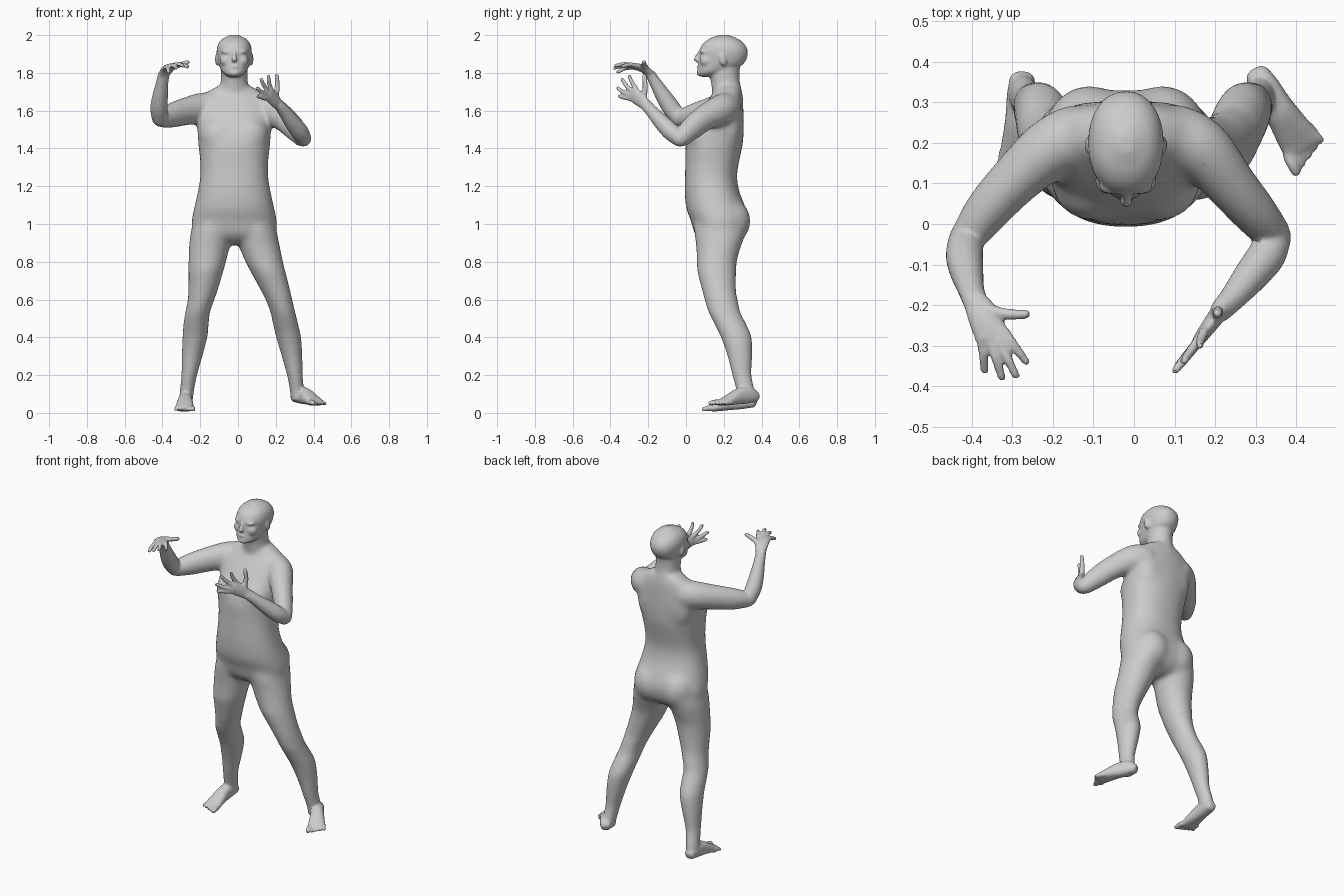
import bpy, bmesh, math
from mathutils import Vector, Matrix

parts = []


def finish(name, bm):
    bmesh.ops.recalc_face_normals(bm, faces=bm.faces)
    me = bpy.data.meshes.new(name)
    bm.to_mesh(me)
    bm.free()
    ob = bpy.data.objects.new(name, me)
    bpy.context.collection.objects.link(ob)
    parts.append(ob)


def spline(rows, n):
    """Catmull-Rom interpolation of number rows."""
    out = []
    for i in range(len(rows) - 1):
        p = [rows[max(0, min(len(rows) - 1, i + k))] for k in (-1, 0, 1, 2)]
        for s in range(n):
            t = s / n
            out.append([0.5 * (2 * b + (c - a) * t + (2 * a - 5 * b + 4 * c - d) * t * t
                               + (3 * b - a - 3 * c + d) * t ** 3) for a, b, c, d in zip(*p)])
    return out + [list(rows[-1])]


def loft(name, rows, side=(1, 0, 0), level=False, power=2.0, sides=24, steps=4, cap=0.6):
    """Elliptical loft through rows of (x, y, z, half width, half depth)."""
    rows = spline(rows, steps)
    pts = [Vector(r[:3]) for r in rows]
    rings = []
    for i, r in enumerate(rows):
        t = (pts[min(i + 1, len(pts) - 1)] - pts[max(i - 1, 0)]).normalized()
        if level:
            t = Vector((0, 0, 1 if pts[-1].z > pts[0].z else -1))
        u = Vector(side)
        u = (u - t * u.dot(t)).normalized()
        rings.append((pts[i], u, t.cross(u), r[3], r[4], t))
    for end, sgn in ((0, -1), (-1, 1)):
        c, u, v, a, b, t = rings[end]
        tip = (c + t * sgn * min(a, b) * cap, u, v, a * 0.6, b * 0.6, t)
        rings.insert(0, tip) if sgn < 0 else rings.append(tip)
    bm = bmesh.new()
    loops = []
    for c, u, v, a, b, t in rings:
        loop = []
        for k in range(sides):
            ca, sa = math.cos(2 * math.pi * k / sides), math.sin(2 * math.pi * k / sides)
            loop.append(bm.verts.new(c + u * a * math.copysign(abs(ca) ** (2 / power), ca)
                                     + v * b * math.copysign(abs(sa) ** (2 / power), sa)))
        loops.append(loop)
    for p, q in zip(loops, loops[1:]):
        for k in range(sides):
            m = (k + 1) % sides
            bm.faces.new((p[k], p[m], q[m], q[k]))
    bm.faces.new(loops[0])
    bm.faces.new(loops[-1])
    finish(name, bm)


def blob(name, c, r, tilt=0):
    bm = bmesh.new()
    m = Matrix.Translation(c) @ Matrix.Rotation(tilt, 4, 'X') @ Matrix.Diagonal((*r, 1))
    bmesh.ops.create_uvsphere(bm, u_segments=20, v_segments=12, radius=1, matrix=m)
    finish(name, bm)


def digit(name, a, b, r, bend=(0, 0, 0)):
    a, b = Vector(a), Vector(b)
    mid = (a + b) / 2 + Vector(bend)
    loft(name, [(*a, r * 1.1, r * 1.1), (*mid, r, r), (*b, r * .85, r * .85)],
         side=(0.31, 0.52, 0.77), sides=10, steps=3)


# torso from the hips up to the shoulders
cx = -0.02
loft("torso", [(cx, y, z, a, b) for z, y, a, b in (
    (.91, .18, .14, .10), (.95, .18, .215, .135), (1.02, .178, .225, .153), (1.08, .16, .213, .158),
    (1.17, .138, .193, .145), (1.25, .132, .18, .138), (1.33, .139, .18, .142),
    (1.42, .149, .19, .151), (1.50, .163, .195, .143), (1.58, .183, .195, .122),
    (1.65, .207, .185, .094), (1.69, .22, .155, .076), (1.725, .224, .10, .065))],
    level=True, power=2.3, sides=40, cap=.2)
for s in (-1, 1):
    blob("chest_muscle", (cx + s * .08, .092, 1.465), (.10, .085, .10))
    blob("buttock", (cx + s * .09, .215, 1.015), (.115, .128, .13))
    blob("shoulder_blade", (cx + s * .085, .235, 1.54), (.10, .066, .15))

# neck and head
loft("neck", [(cx, .225, 1.65, .13, .08), (cx, .218, 1.70, .09, .08),
              (cx, .209, 1.75, .072, .077), (cx, .203, 1.80, .07, .08), (cx, .205, 1.85, .07, .085)], level=True)
loft("head", [(cx, (f + k) / 2, z, a, (k - f) / 2) for z, f, k, a in (
    (1.787, .064, .17, .042), (1.805, .06, .22, .064), (1.84, .064, .295, .08),
    (1.88, .07, .323, .089), (1.92, .072, .326, .093), (1.955, .09, .307, .084),
    (1.98, .122, .276, .063), (1.995, .16, .24, .034))], level=True, power=2.15, sides=32, cap=.2)
loft("nose", [(cx, .08, 1.915, .008, .012), (cx, .062, 1.885, .011, .014),
              (cx, .054, 1.868, .017, .015)], sides=12)
blob("lips", (cx, .069, 1.832), (.024, .012, .009))
blob("chin", (cx, .074, 1.80), (.03, .018, .018))
for s in (-1, 1):
    blob("ear", (cx + s * .09, .195, 1.872), (.012, .021, .035), .25)
    blob("brow", (cx + s * .034, .094, 1.912), (.034, .022, .012))
    blob("cheek", (cx + s * .042, .108, 1.865), (.034, .035, .034))

# legs share one profile and differ in their sideways lean
leg = ((1.04, .178, .09, .13), (.97, .18, .11, .138), (.90, .175, .11, .124), (.82, .165, .102, .108),
       (.75, .163, .092, .102), (.65, .175, .077, .089), (.59, .188, .069, .086), (.53, .205, .065, .083),
       (.47, .235, .066, .083), (.40, .266, .065, .08), (.30, .285, .054, .064), (.20, .296, .041, .05),
       (.12, .315, .037, .047), (.07, .322, .036, .048))
lean = {"left_leg": (-.12, -.136, -.148, -.16, -.17, -.185, -.198, -.214, -.222, -.228, -.243, -.258, -.27, -.275),
        "right_leg": (.075, .092, .108, .132, .158, .198, .22, .238, .252, .268, .286, .301, .312, .316)}
for name, xs in lean.items():
    loft(name, [(x, y, z, a, b) for x, (z, y, a, b) in zip(xs, leg)], level=True, sides=28, cap=.3)


# feet run from heel to toes, with five toes each
def foot(name, heel, toe, inner):
    h, t = Vector(heel), Vector(toe)
    d = t - h
    across = Vector((-d.y, d.x, 0)).normalized()
    rows = []
    for k, w, ht in ((.06, .03, .055), (.2, .036, .085), (.4, .038, .088), (.6, .045, .064),
                     (.74, .05, .044), (.82, .048, .034)):
        p = h + d * k
        rows.append((p.x, p.y, p.z + ht / 2, w, ht / 2))
    loft(name, rows, side=across, power=2.4, cap=.4)
    for i in range(5):
        off = across * inner * (.042 - .021 * i)
        r = .015 if i == 0 else .011
        end = 1 - .03 * i
        up = Vector((0, 0, r + .002))
        digit("toe", h + d * (end - .2) + off * .95 + up, h + d * (end - .025) + off * 1.12 + up, r, (0, 0, .005))


foot("left_foot", (-.275, .38, .028), (-.285, .085, 0), 1)
foot("right_foot", (.293, .385, .055), (.444, .145, .032), -1)

# arms
loft("left_upper_arm", [(-.13, .22, 1.615, .08, .08), (-.20, .19, 1.612, .077, .083), (-.29, .11, 1.592, .064, .072),
                        (-.36, .035, 1.572, .056, .062), (-.412, -.035, 1.558, .043, .046)], side=(.7, -.7, 0.01))
loft("left_forearm", [(-.412, -.03, 1.55, .042, .042), (-.418, -.075, 1.61, .046, .048),
                      (-.413, -.115, 1.67, .042, .043), (-.402, -.16, 1.745, .033, .032),
                      (-.392, -.19, 1.795, .031, .026)])
loft("right_upper_arm", [(.09, .22, 1.615, .08, .08), (.16, .19, 1.607, .077, .083), (.235, .10, 1.562, .064, .07),
                         (.295, .03, 1.507, .056, .062), (.345, -.028, 1.45, .044, .046)], side=(.7, .7, 0))
loft("right_forearm", [(.35, -.022, 1.445, .04, .042), (.328, -.075, 1.485, .047, .047),
                       (.29, -.125, 1.535, .043, .043), (.245, -.18, 1.595, .033, .033),
                       (.212, -.215, 1.635, .026, .031)])

# hands: flat palm, four fingers, thumb
loft("left_palm", [(-.393, -.188, 1.79, .03, .023), (-.372, -.225, 1.822, .04, .02),
                   (-.35, -.278, 1.836, .043, .016)], side=(.9, .35, .1), sides=16)
for a, b in (((-.322, -.262, 1.838), (-.265, -.341, 1.832)), ((-.337, -.278, 1.84), (-.29, -.376, 1.837)),
             ((-.355, -.285, 1.836), (-.325, -.38, 1.825)), ((-.375, -.28, 1.83), (-.368, -.364, 1.803))):
    digit("left_finger", a, b, .0122, (0, 0, .008))
digit("left_thumb", (-.365, -.21, 1.825), (-.264, -.222, 1.857), .0145, (0, -.006, 0))

loft("right_palm", [(.212, -.215, 1.633, .031, .023), (.19, -.245, 1.66, .04, .02),
                    (.162, -.283, 1.69, .043, .016)], side=(.25, .3, .85), sides=16)
for a, b in (((.158, -.29, 1.662), (.104, -.355, 1.676)), ((.155, -.295, 1.68), (.1, -.363, 1.72)),
             ((.16, -.285, 1.70), (.122, -.339, 1.768)), ((.173, -.265, 1.718), (.162, -.30, 1.785))):
    digit("right_finger", a, b, .0122, (-.004, -.005, 0))
digit("right_thumb", (.2, -.225, 1.665), (.205, -.222, 1.787), .0145, (.005, .008, 0))

# fuse the parts into one skin
bpy.ops.object.select_all(action='DESELECT')
for ob in parts:
    ob.select_set(True)
body = parts[0]
bpy.context.view_layer.objects.active = body
bpy.ops.object.join()
body.name = body.data.name = "body"
mod = body.modifiers.new("fuse", 'REMESH')
mod.mode, mod.voxel_size = 'VOXEL', .006
bpy.ops.object.modifier_apply(modifier=mod.name)

# blend the trunk seams strongly and everything else lightly, then facet it
trunk = body.vertex_groups.new(name="trunk")
for v in body.data.vertices:
    x, y, z = v.co
    w = min((z - .75) / .1, (1.77 - z) / .08, (.30 - abs(x - cx)) / .08, (y + .04) / .04, 1)
    if w > 0:
        trunk.add([v.index], w, 'REPLACE')
for name, count in (("soften", 6), ("trunk", 90)):
    mod = body.modifiers.new(name, 'SMOOTH')
    mod.factor, mod.iterations = .5, count
    if name == "trunk":
        mod.vertex_group = "trunk"
mod = body.modifiers.new("facet", 'DECIMATE')
mod.ratio = .2
for m in list(body.modifiers):
    bpy.ops.object.modifier_apply(modifier=m.name)
bpy.ops.object.shade_smooth_by_angle(angle=math.radians(35))
